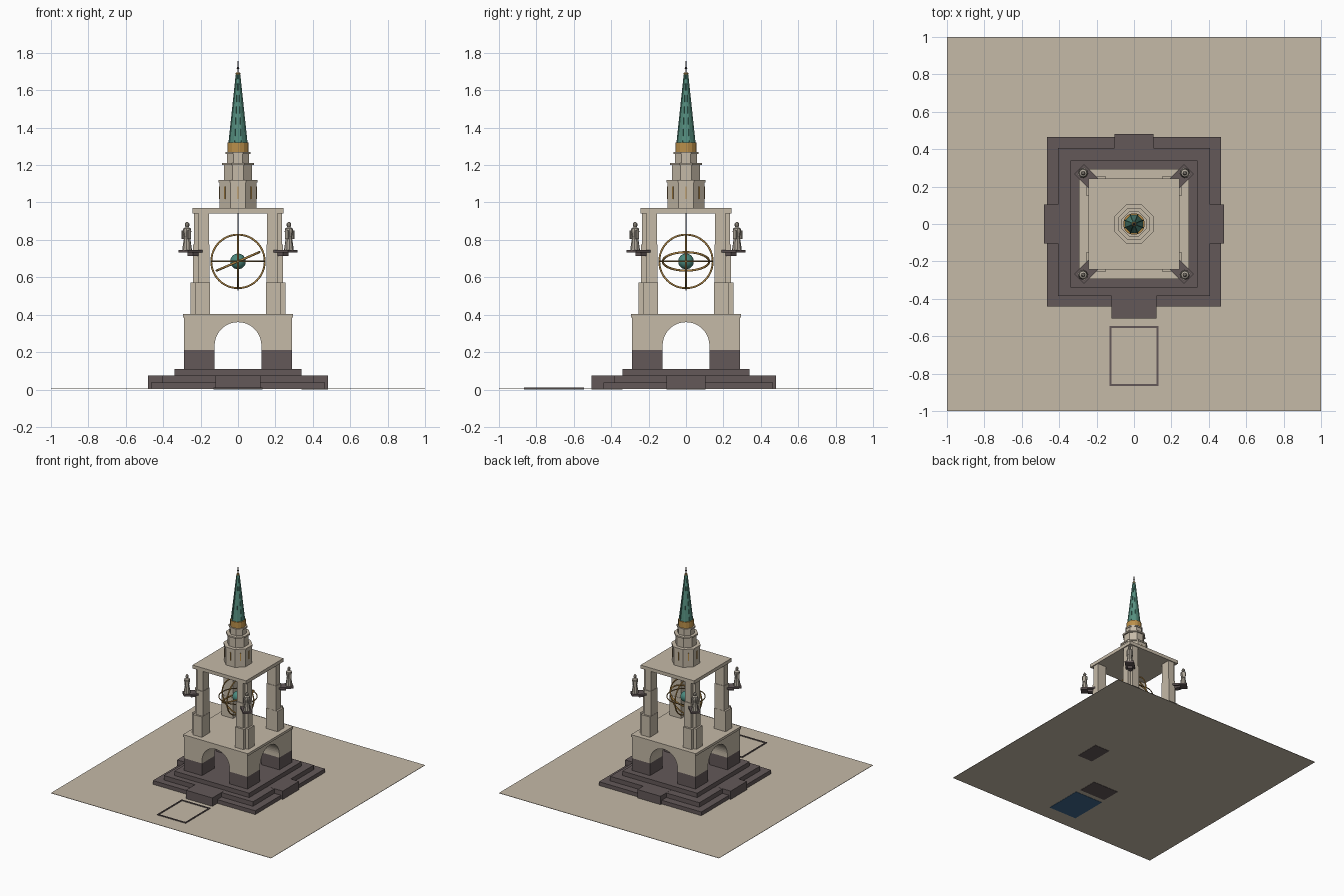
import bpy, bmesh, math
from mathutils import Matrix

cube = bpy.data.objects.get("Cube")
if cube:
    bpy.data.objects.remove(cube, do_unlink=True)


def material(name, *rgb):
    m = bpy.data.materials.new(name)
    m.use_nodes = True
    m.diffuse_color = (*rgb, 1)
    m.node_tree.nodes["Principled BSDF"].inputs["Base Color"].default_value = (*rgb, 1)
    return m


STONE = material("pale stone", .56, .49, .39)
GRANITE = material("dark granite", .125, .098, .098)
GOLD = material("gold", .50, .28, .07)
BRONZE = material("bronze", .30, .19, .07)
COPPER = material("green copper", .09, .27, .21)
GLOBE = material("teal globe", .07, .25, .21)
STATUE = material("grey stone", .42, .38, .32)
IRON = material("dark iron", .06, .05, .05)
WATER = material("blue water", .05, .14, .27)


def finish(name, bm, mat, smooth=False):
    bmesh.ops.recalc_face_normals(bm, faces=bm.faces)
    me = bpy.data.meshes.new(name)
    bm.to_mesh(me)
    bm.free()
    me.materials.append(mat)
    ob = bpy.data.objects.new(name, me)
    bpy.context.collection.objects.link(ob)
    if smooth:
        for p in me.polygons:
            p.use_smooth = True
    return ob


def box(name, x, y, z, mat):
    """Box from (min, max) pairs."""
    bm = bmesh.new()
    size = [b - a for a, b in (x, y, z)]
    mid = [(a + b) / 2 for a, b in (x, y, z)]
    bmesh.ops.create_cube(bm, size=1, matrix=Matrix.Translation(mid) @ Matrix.Diagonal((*size, 1)))
    return finish(name, bm, mat)


def block(name, half, z0, z1, mat):
    return box(name, (-half, half), (-half, half), (z0, z1), mat)


def lathe(name, profile, sides, mat, turn=0.0, smooth=False):
    """Closed solid through (radius, height) rings."""
    bm = bmesh.new()
    rings = []
    for r, z in profile:
        rings.append([bm.verts.new((r * math.cos(turn + math.tau * i / sides),
                                    r * math.sin(turn + math.tau * i / sides), z)) for i in range(sides)])
    for a, b in zip(rings, rings[1:]):
        for i in range(sides):
            j = (i + 1) % sides
            bm.faces.new((a[i], a[j], b[j], b[i]))
    bm.faces.new(rings[0])
    bm.faces.new(rings[-1])
    return finish(name, bm, mat, smooth)


def hoop(name, radius, tube, mat, rotation):
    bpy.ops.mesh.primitive_torus_add(major_radius=radius, minor_radius=tube, major_segments=48,
                                     minor_segments=8, location=(0, 0, .685), rotation=rotation)
    ob = bpy.context.object
    ob.name = name
    ob.data.materials.append(mat)
    bpy.ops.object.shade_smooth()


# Plaza and pool
box("plaza", (-1, 1), (-1, 1), (.003, .006), STONE)
box("pool_water", (-.13, .13), (-.865, -.545), (0, .002), WATER)
for s in (-1, 1):
    box("pool_kerb_side", (s * .125 - .005, s * .125 + .005), (-.865, -.545), (.006, .012), GRANITE)
    box("pool_kerb_end", (-.13, .13), (-.705 + s * .155 - .005, -.705 + s * .155 + .005), (.006, .012), GRANITE)

# Stepped platform and four landings
box("lower_step", (-.465, .465), (-.44, .465), (.006, .037), GRANITE)
box("middle_step", (-.405, .405), (-.385, .405), (.037, .074), GRANITE)
block("upper_step", .34, .074, .11, GRANITE)
box("front_landing", (-.12, .12), (-.505, -.34), (.001, .075), GRANITE)
box("back_landing", (-.105, .105), (.34, .48), (.004, .075), GRANITE)
box("left_landing", (.34, .48), (-.105, .105), (.001, .075), GRANITE)
box("right_landing", (-.48, -.34), (-.105, .105), (.004, .075), GRANITE)

# Arched base: dark corner feet below, vaulted stone above
for sx in (-1, 1):
    for sy in (-1, 1):
        box("base_foot", sorted((sx * .125, sx * .288)), sorted((sy * .125, sy * .288)), (.11, .21), GRANITE)
vault = block("arched_base", .288, .21, .385, STONE)
for turn in (0, math.pi / 2):
    bm = bmesh.new()
    outline = [(-.125, .1), (.125, .1)]
    outline += [(.125 * math.cos(math.pi * i / 24), .235 + .125 * math.sin(math.pi * i / 24)) for i in range(25)]
    face = bm.faces.new([bm.verts.new((x, -.4, z)) for x, z in outline])
    new = bmesh.ops.extrude_face_region(bm, geom=[face])["geom"]
    bmesh.ops.translate(bm, vec=(0, .8, 0), verts=[v for v in new if isinstance(v, bmesh.types.BMVert)])
    bm.transform(Matrix.Rotation(turn, 4, "Z"))
    cutter = finish("arch_cutter", bm, STONE)
    cutter.hide_render = True
    mod = vault.modifiers.new("arch", "BOOLEAN")
    mod.operation, mod.solver, mod.object = "DIFFERENCE", "EXACT", cutter
    bpy.context.view_layer.objects.active = vault
    bpy.ops.object.modifier_apply(modifier=mod.name)
    bpy.data.objects.remove(cutter, do_unlink=True)
block("base_cornice", .295, .385, .405, STONE)

# Corner piers in three tiers, with notched outer corners
TIERS = ((.15, .255, .405, .572), (.152, .24, .572, .775), (.155, .235, .775, .942))
for sx in (-1, 1):
    for sy in (-1, 1):
        for a, b, z0, z1 in TIERS:
            for cut_x, cut_y in ((.025, 0), (0, .025)):
                box("pier_tier", sorted((sx * a, sx * (b - cut_x))), sorted((sy * a, sy * (b - cut_y))),
                    (z0, z1), STONE)

# Diagonal brackets carrying robed statues
for k in range(4):
    turn = Matrix.Rotation(math.pi / 4 + k * math.pi / 2, 4, "Z")
    parts = [box("bracket", (.29, .415), (-.036, .036), (.732, .747), GRANITE),
             box("bracket_support", (.29, .36), (-.02, .02), (.715, .732), GRANITE)]
    robe = lathe("statue_robe", [(.026, .747), (.024, .765), (.016, .815), (.023, .845), (.021, .86), (.008, .868)],
                 10, STATUE)
    head = lathe("statue_head", [(.007, .866), (.012, .876), (.012, .886), (.005, .896)], 8, STATUE)
    for ob in (robe, head):
        ob.data.transform(Matrix.Translation((.385, 0, 0)))
    arms = [box("statue_arm", (.38, .402), sorted((s * .016, s * .025)), (.805, .85), STATUE) for s in (-1, 1)]
    for ob in parts + [robe, head] + arms:
        ob.data.transform(turn)

# Roof slab and octagonal lantern
block("roof_slab", .243, .942, .97, STONE)
EIGHTH = math.pi / 8
FLAT = 1 / math.cos(EIGHTH)
for half, cap, z0, z1 in ((.098, .103, .97, 1.12), (.074, .085, 1.12, 1.212), (.06, .066, 1.212, 1.27)):
    lathe("lantern_tier", [(half * FLAT, z0), (half * FLAT, z1 - .012), (cap * FLAT, z1 - .012), (cap * FLAT, z1)],
          8, STONE, EIGHTH)
for k in range(8):
    slit = box("lantern_slit", (.096, .101), (-.004, .004), (1.02, 1.085), GOLD)
    slit.data.transform(Matrix.Rotation(k * math.pi / 4, 4, "Z"))

# Copper spire with ribs, gold collar and finial
lathe("gold_collar", [(.058, 1.27), (.058, 1.32)], 16, GOLD, EIGHTH / 2)
lathe("spire", [(.051, 1.32), (.009, 1.685)], 8, COPPER, EIGHTH)
for k in range(8):
    rib = box("spire_rib", (-.003, .003), (-.003, .003), (1.32, 1.685), COPPER)
    for v in rib.data.vertices:
        v.co.x += .051 if v.co.z < 1.5 else .009
    rib.data.transform(Matrix.Rotation(EIGHTH + k * math.pi / 4, 4, "Z"))
lathe("spire_cap", [(.011, 1.683), (.013, 1.69), (.009, 1.696)], 12, GOLD)
lathe("finial", [(.003, 1.69), (.003, 1.712), (.008, 1.718), (.003, 1.726), (.001, 1.762)], 8, IRON)

# Hanging armillary sphere
lathe("hanging_rod", [(.004, .53), (.004, .945)], 8, IRON, 0, True)
hoop("meridian_hoop", .143, .005, GOLD, (math.pi / 2, 0, 0))
hoop("cross_hoop", .143, .005, GOLD, (0, math.pi / 2, 0))
hoop("horizon_hoop", .143, .004, BRONZE, (0, 0, 0))
hoop("tilted_hoop", .124, .006, GOLD, (0, -math.radians(23.4), 0))
bpy.ops.mesh.primitive_uv_sphere_add(segments=24, ring_count=12, radius=.042, location=(0, 0, .685))
globe = bpy.context.object
globe.name = "globe"
globe.data.materials.append(GLOBE)
bpy.ops.object.shade_smooth()
